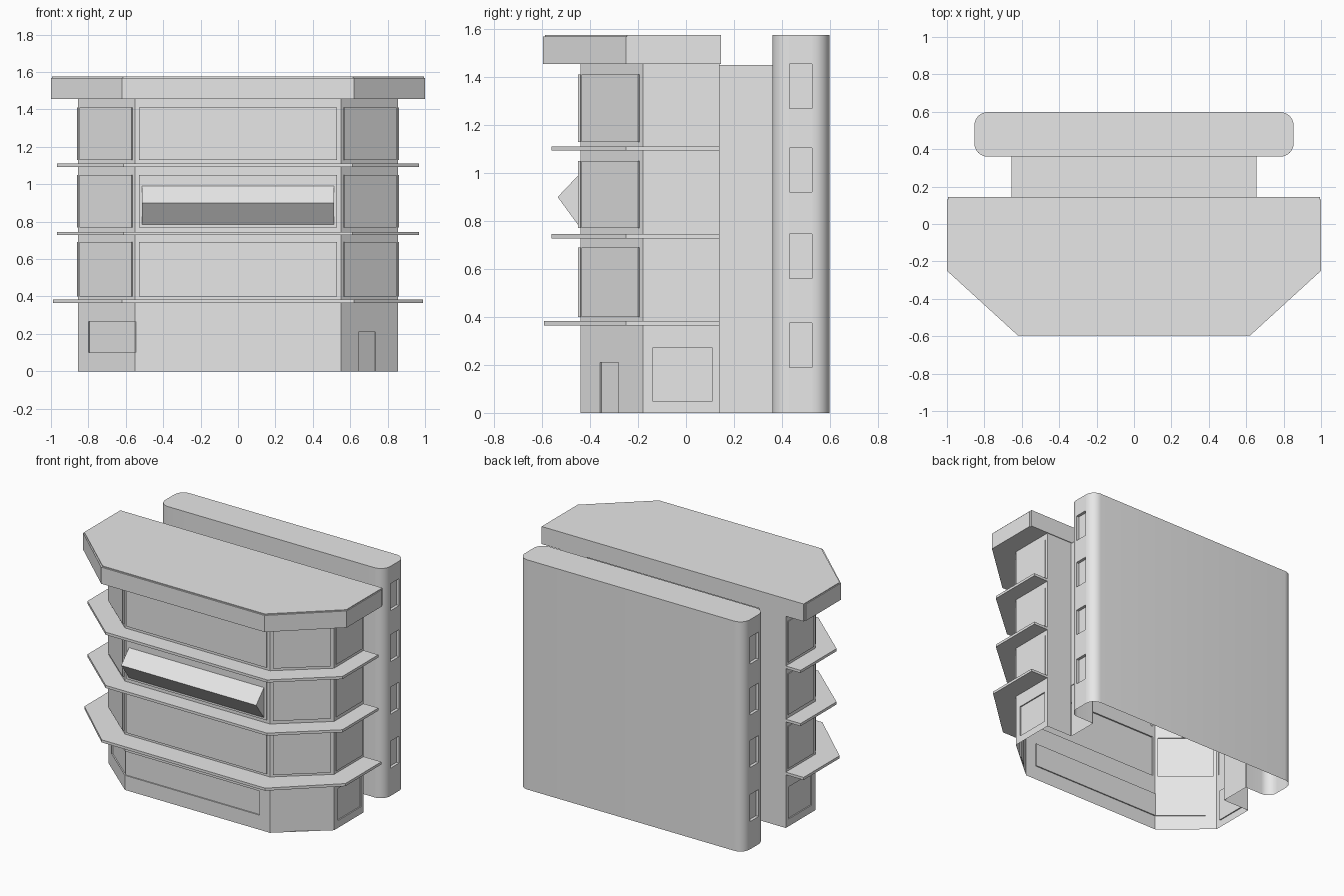
import bpy, bmesh, math
from mathutils import Vector

cube = bpy.data.objects.get("Cube")
if cube:
    bpy.data.objects.remove(cube, do_unlink=True)

mat = bpy.data.materials.new("plain_grey")
mat.use_nodes = True
grey = (0.8, 0.8, 0.8, 1)
mat.diffuse_color = grey
mat.node_tree.nodes["Principled BSDF"].inputs["Base Color"].default_value = grey


def finish(name, bm, smooth=False):
    bmesh.ops.remove_doubles(bm, verts=bm.verts, dist=0.0002)
    mesh = bpy.data.meshes.new(name)
    bm.to_mesh(mesh)
    bm.free()
    mesh.materials.append(mat)
    ob = bpy.data.objects.new(name, mesh)
    bpy.context.collection.objects.link(ob)
    if smooth:
        bpy.ops.object.select_all(action='DESELECT')
        ob.select_set(True)
        bpy.context.view_layer.objects.active = ob
        bpy.ops.object.shade_smooth_by_angle(angle=math.radians(35))
    return ob


def face(bm, pts):
    return bm.faces.new([bm.verts.new(p) for p in pts])


def wall(bm, p, q, z0, z1, panels=()):
    """Vertical wall from p to q; panels (u0, u1, z0, z1, depth) are pushed out or in."""
    p, q = Vector((*p, 0)), Vector((*q, 0))
    length = (q - p).length
    along = (q - p) / length
    out = Vector((along.y, -along.x, 0))

    def at(u, z, d=0.0):
        return p + along * u + out * d + Vector((0, 0, z))

    us = sorted({0, length, *[u for a in panels for u in a[:2]]})
    zs = sorted({z0, z1, *[z for a in panels for z in a[2:4]]})
    for u0, u1 in zip(us, us[1:]):
        for b, t in zip(zs, zs[1:]):
            um, zm = (u0 + u1) / 2, (b + t) / 2
            if not any(a[0] < um < a[1] and a[2] < zm < a[3] for a in panels):
                face(bm, [at(u0, b), at(u1, b), at(u1, t), at(u0, t)])
    for a, b, lo, hi, d in panels:
        ring = [(a, lo), (b, lo), (b, hi), (a, hi)]
        face(bm, [at(u, z, d) for u, z in ring])
        for (ua, za), (ub, zb) in zip(ring, ring[1:] + ring[:1]):
            # panels that reach a corner stay open there
            if ua == ub and (ua < 1e-6 or ua > length - 1e-6):
                continue
            face(bm, [at(ua, za), at(ub, zb), at(ub, zb, d), at(ua, za, d)])


def side_wall(bm, s, p, q, z0, z1, panels=()):
    """Wall of the +x side, or its mirror image when s is -1."""
    if s < 0:
        length = (Vector(p) - Vector(q)).length
        p, q = (-q[0], q[1]), (-p[0], p[1])
        panels = [(length - b, length - a, lo, hi, d) for a, b, lo, hi, d in panels]
    wall(bm, p, q, z0, z1, panels)


def prism(name, outline, z0, z1):
    bm = bmesh.new()
    base = face(bm, [(x, y, z0) for x, y in outline])
    res = bmesh.ops.extrude_face_region(bm, geom=[base])
    top = [v for v in res["geom"] if isinstance(v, bmesh.types.BMVert)]
    bmesh.ops.translate(bm, verts=top, vec=(0, 0, z1 - z0))
    bmesh.ops.recalc_face_normals(bm, faces=bm.faces)
    return finish(name, bm)


def mirrored(half):
    """Close a +x half outline with its mirror image."""
    return half + [(-x, y) for x, y in reversed(half)]


FRONT, CORNER, SIDE, BACK = (0.55, -0.44), (0.855, -0.18), (0.855, 0.14), 0.14
NECK, ROOF, TOP = 0.655, 1.455, 1.575
FLOORS = [(0.40, 0.69), (0.77, 1.05), (1.13, 1.41)]
OUT, IN = 0.01, -0.008
chamfer = (Vector(FRONT) - Vector(CORNER)).length

# main block walls, open underneath
bm = bmesh.new()
bands = [(0.02, 1.08, lo, hi, OUT) for lo, hi in FLOORS]
wall(bm, (-FRONT[0], FRONT[1]), FRONT, 0, ROOF, bands + [(0, 1.02, 0.1, 0.265, IN)])
for s in (1, -1):
    panels = [(0.018, chamfer - 0.02, lo, hi, OUT) for lo, hi in FLOORS]
    if s > 0:
        panels.append((0.125, 0.245, 0, 0.21, IN))      # doorway
    else:
        panels.append((0, 0.328, 0.1, 0.265, IN))       # wrapped shop window
    side_wall(bm, s, FRONT, CORNER, 0, ROOF, panels)
    panels = [(0.02, 0.3, lo, hi, 0.005) for lo, hi in FLOORS]
    side_wall(bm, s, CORNER, SIDE, 0, ROOF, panels + [(0.04, 0.29, 0.05, 0.27, IN)])
    side_wall(bm, s, SIDE, (NECK, BACK), 0, ROOF)
finish("main_block", bm)

# connecting neck
bm = bmesh.new()
for s in (1, -1):
    side_wall(bm, s, (NECK - 0.005, BACK), (NECK - 0.005, 0.36), 0, 1.45,
              [(0, 0.22, 0.38, 1.45, 0.005)])
face(bm, [(-NECK, BACK, 1.45), (NECK, BACK, 1.45), (NECK, 0.36, 1.45), (-NECK, 0.36, 1.45)])
finish("neck", bm)

# rear tower with rounded ends and recessed end windows
bm = bmesh.new()
R, W, Y0, Y1 = 0.07, 0.853, 0.36, 0.598


def arc(cy, start):
    angles = [math.radians(start + 90 * i / 8) for i in range(9)]
    return [(W - R + R * math.cos(a), cy + R * math.sin(a)) for a in angles]


half = arc(Y0 + R, -90) + arc(Y1 - R, 0)
windows = [(0.0, Y1 - Y0 - 2 * R, z, z + 0.185, -0.02) for z in (0.19, 0.56, 0.92, 1.27)]
windows = [(a + 0.002, b - 0.002, lo, hi, d) for a, b, lo, hi, d in windows]
for s in (1, -1):
    side_wall(bm, s, (NECK, Y0), half[0], 0, TOP)
    for i, (p, q) in enumerate(zip(half, half[1:])):
        side_wall(bm, s, p, q, 0, TOP, windows if i == 8 else ())
wall(bm, half[-1], (-half[-1][0], half[-1][1]), 0, TOP)
wall(bm, (-NECK, Y0), (NECK, Y0), 1.45, TOP)
face(bm, [(x, y, TOP) for x, y in mirrored(half)])
finish("rear_tower", bm, smooth=True)

# projecting floor ledges wrapped around the main block
inner = [SIDE, CORNER, FRONT]
for i, (z, x, y, cx) in enumerate([(0.365, 0.99, -0.592, 0.62),
                                   (0.728, 0.967, -0.56, 0.612),
                                   (1.093, 0.967, -0.56, 0.612)]):
    outer = [(cx, y), (x, -0.25), (x, BACK)]
    prism(f"floor_ledge_{i + 1}", mirrored(inner[::-1])[::-1][3:] + [] and
          outer + inner + [(-a, b) for a, b in reversed(inner)]
          + [(-a, b) for a, b in reversed(outer)], z, z + 0.018)

# roof canopy with a slightly proud fascia
prism("roof_canopy", mirrored([(0.615, -0.588), (0.994, -0.246), (0.994, 0.145)]), ROOF, TOP)
prism("roof_fascia", mirrored([(0.62, -0.597), (1.0, -0.25), (1.0, 0.13)]), ROOF, TOP - 0.006)

# wedge shaped sign board on the front
bm = bmesh.new()
profile = [(-0.44, 1.0), (-0.535, 0.9), (-0.44, 0.77)]
ends = [[(x, y, z) for y, z in profile] for x in (-0.512, 0.512)]
face(bm, ends[0])
face(bm, ends[1])
for i in range(3):
    j = (i + 1) % 3
    face(bm, [ends[0][i], ends[0][j], ends[1][j], ends[1][i]])
bmesh.ops.remove_doubles(bm, verts=bm.verts, dist=0.0002)
bmesh.ops.recalc_face_normals(bm, faces=bm.faces)
finish("front_wedge", bm)
